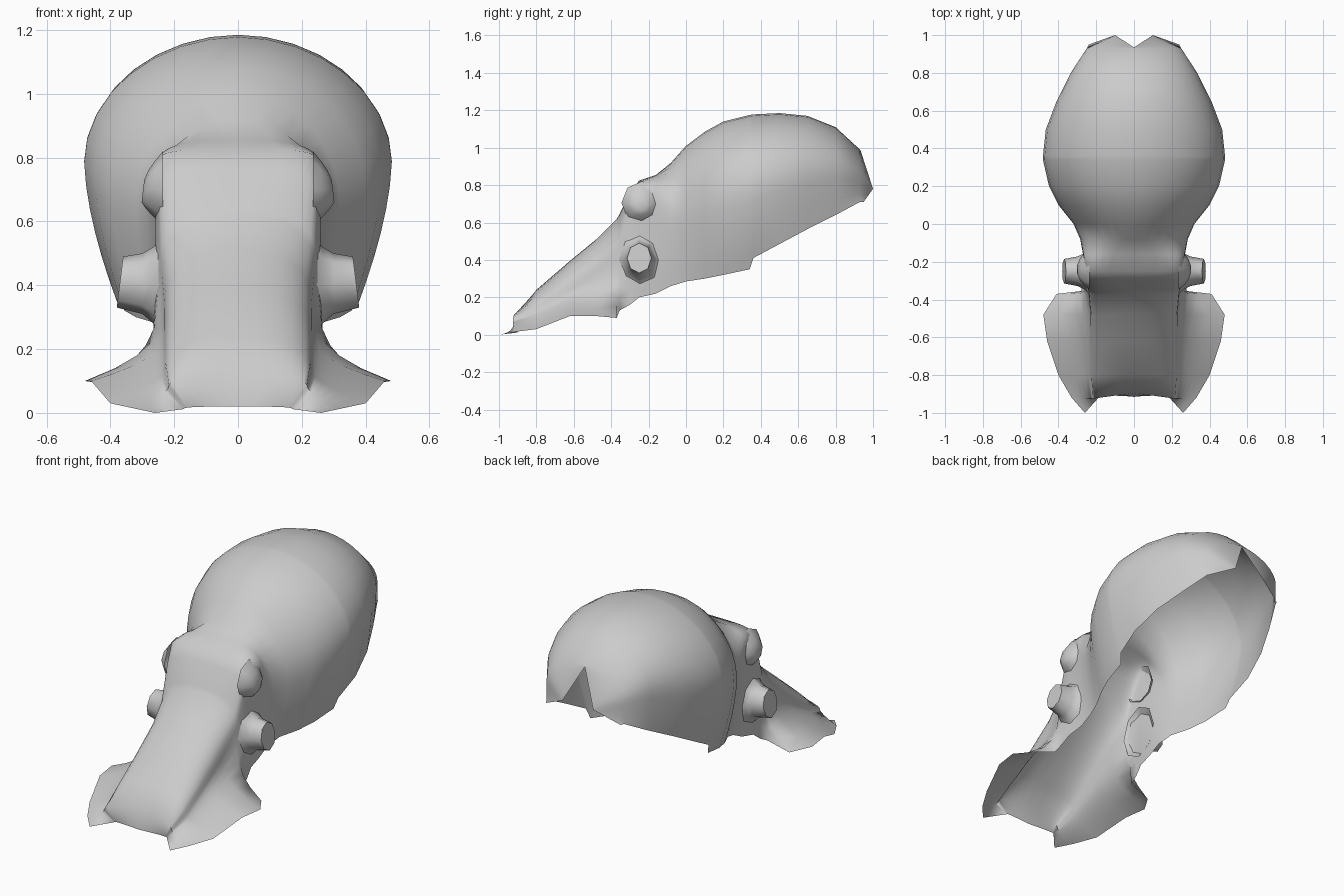
import bpy
import bmesh
import math
from mathutils import Vector

if "Cube" in bpy.data.objects:
    bpy.data.objects.remove(bpy.data.objects["Cube"], do_unlink=True)

UPPER = 8   # segments from the crown to the widest point
LOWER = 6   # segments from the widest point to the open rim

skin = bpy.data.materials.new("skin grey")
skin.use_nodes = True
grey = (0.6, 0.6, 0.6, 1)
skin.diffuse_color = grey
skin.node_tree.nodes["Principled BSDF"].inputs["Base Color"].default_value = grey


def half_section(row, roundness, flare, widest_y=None, rim_y=None):
    """Points of one half cross-section, from the crown down to the rim."""
    y, top, width, widest_z, rim_x, rim_z = row
    widest_y = y if widest_y is None else widest_y
    rim_y = y if rim_y is None else rim_y
    points = []
    for i in range(UPPER + 1):
        angle = math.pi / 2 * i / UPPER
        x = math.sin(angle) ** (2 / roundness)
        drop = 1 - max(math.cos(angle), 0) ** (2 / roundness)
        points.append(Vector((width * x,
                              y + (widest_y - y) * x,
                              top + (widest_z - top) * drop)))
    for i in range(1, LOWER + 1):
        t = i / LOWER
        points.append(Vector((width + (rim_x - width) * t ** flare,
                              widest_y + (rim_y - widest_y) * t,
                              widest_z + (rim_z - widest_z) * t)))
    return points


def finish(name, bm, smooth_angle):
    """Turn a half model into a mirrored, smooth shaded object."""
    mesh = bpy.data.meshes.new(name)
    bm.to_mesh(mesh)
    bm.free()
    mesh.materials.append(skin)
    obj = bpy.data.objects.new(name, mesh)
    bpy.context.collection.objects.link(obj)
    bpy.ops.object.select_all(action="DESELECT")
    obj.select_set(True)
    bpy.context.view_layer.objects.active = obj
    bpy.ops.object.shade_smooth_by_angle(angle=math.radians(smooth_angle))
    mirror = obj.modifiers.new("mirror", "MIRROR")
    mirror.use_clip = True
    mirror.merge_threshold = 0.001


def loft(bm, sections, closed=False):
    """Skin neighbouring rows of points with quads."""
    rows = [[bm.verts.new(p) for p in section] for section in sections]
    for a, b in zip(rows, rows[1:]):
        count = len(a)
        for i in range(count if closed else count - 1):
            j = (i + 1) % count
            bm.faces.new((a[i], a[j], b[j], b[i]))
    return rows


def side_stub(name, rings, sides, smooth_angle):
    """Capped sideways stub; each ring: x, y, z, y radius, z radius, lean."""
    bm = bmesh.new()
    points = []
    for x, y, z, ry, rz, lean in rings:
        angles = [math.tau * i / sides for i in range(sides)]
        points.append([Vector((x - lean * math.sin(a),
                               y + ry * math.cos(a),
                               z + rz * math.sin(a))) for a in angles])
    bm.faces.new(loft(bm, points, closed=True)[-1])
    bmesh.ops.recalc_face_normals(bm, faces=bm.faces)
    finish(name, bm, smooth_angle)


# Each row: y, crown z, widest x, widest z, rim x, rim z
front_edge = (-0.915, 0.02, 0.17, 0.012, 0.26, 0)
front_lip = (-0.895, 0.12, 0.22, 0.075, 0.33, 0.015)
trunk_rows = [
    (-0.80, 0.24, 0.23, 0.13, 0.40, 0.03),
    (-0.62, 0.395, 0.23, 0.24, 0.46, 0.10),
    (-0.48, 0.51, 0.23, 0.34, 0.48, 0.10),
    (-0.37, 0.62, 0.24, 0.45, 0.41, 0.09),
]
neck_rows = [
    (-0.355, 0.645, 0.243, 0.49, 0.28, 0.13),
    (-0.30, 0.76, 0.25, 0.65, 0.27, 0.16),
    (-0.25, 0.825, 0.258, 0.74, 0.26, 0.20),
    (-0.16, 0.855, 0.27, 0.70, 0.25, 0.22),
]
dome_rows = [
    (-0.08, 0.92, 0.285, 0.62, 0.25, 0.26),
    (0.0, 1.01, 0.32, 0.65, 0.27, 0.285),
    (0.1, 1.085, 0.40, 0.70, 0.32, 0.30),
    (0.2, 1.14, 0.45, 0.74, 0.355, 0.32),
    (0.34, 1.175, 0.482, 0.785, 0.38, 0.35),
    (0.36, 1.178, 0.482, 0.79, 0.397, 0.41),
    (0.5, 1.185, 0.467, 0.82, 0.41, 0.485),
    (0.65, 1.17, 0.41, 0.85, 0.38, 0.565),
    (0.8, 1.11, 0.335, 0.87, 0.315, 0.64),
    (0.93, 0.99, 0.25, 0.84, 0.25, 0.71),
]
back_notch = (0.935, 0.98, 0.10, 0.78, 0.24, 0.71)

# Open body shell: skirt and trunk, neck with brow, then the domed mantle
sections = [half_section(front_edge, 3, 1, -0.90, -1.0),
            half_section(front_lip, 2.5, 1.4, -0.925, -0.92)]
sections += [half_section(r, 2.3, k)
             for r, k in zip(trunk_rows, (1.5, 2, 2.6, 3))]
sections += [half_section(r, n, 1.2)
             for r, n in zip(neck_rows, (2.4, 3.2, 5, 3.5))]
sections += [half_section(r, 1.95, 1.6) for r in dome_rows]
sections.append(half_section(back_notch, 1, 1, 1.0, 0.95))
bm = bmesh.new()
loft(bm, sections)
bmesh.ops.recalc_face_normals(bm, faces=bm.faces)
if sum(f.normal.z for f in bm.faces) < 0:
    bmesh.ops.reverse_faces(bm, faces=bm.faces)
finish("body_shell", bm, 80)

# Side funnels: flared roots ending in flat oval tips
side_stub("side_funnels", [
    (0.235, -0.24, 0.40, 0.13, 0.16, 0),
    (0.265, -0.25, 0.40, 0.095, 0.12, 0),
    (0.30, -0.25, 0.405, 0.078, 0.095, 0),
    (0.37, -0.25, 0.41, 0.065, 0.08, 0.01),
], 8, 60)

# Eye pods: faceted bulges beneath the brow corners
side_stub("eye_pods", [
    (0.235, -0.235, 0.705, 0.11, 0.115, 0),
    (0.26, -0.24, 0.70, 0.09, 0.09, 0),
    (0.285, -0.24, 0.70, 0.06, 0.06, 0.004),
    (0.298, -0.24, 0.695, 0.03, 0.035, 0.004),
], 8, 80)
